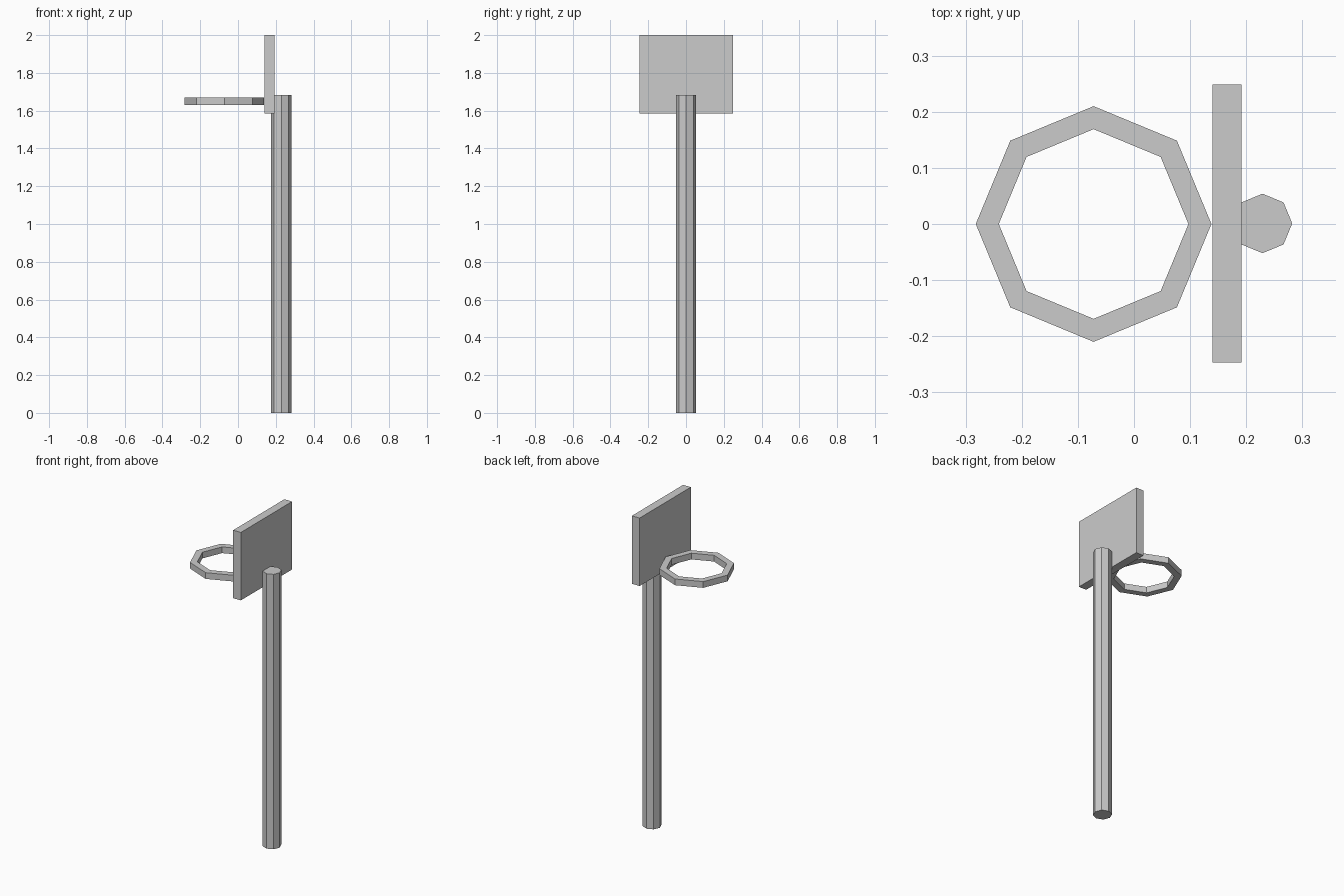
import bpy, bmesh
from math import cos, sin, tau

if "Cube" in bpy.data.objects:
    bpy.data.objects.remove(bpy.data.objects["Cube"])

SIDES = 8


def octagon(radius, z):
    return [(radius * cos(tau * i / SIDES), radius * sin(tau * i / SIDES), z)
            for i in range(SIDES)]


def make_object(name, bm, location):
    bmesh.ops.recalc_face_normals(bm, faces=bm.faces)
    mesh = bpy.data.meshes.new(name)
    bm.to_mesh(mesh)
    bm.free()
    obj = bpy.data.objects.new(name, mesh)
    obj.location = location
    bpy.context.collection.objects.link(obj)
    return obj


# Octagonal pole with closed ends, slightly sunk into the board
bm = bmesh.new()
face = bm.faces.new([bm.verts.new(p) for p in octagon(0.053, 0)])
top = bmesh.ops.extrude_face_region(bm, geom=[face], use_keep_orig=True)
bmesh.ops.translate(bm, vec=(0, 0, 1.683),
                    verts=[v for v in top["geom"] if isinstance(v, bmesh.types.BMVert)])
make_object("pole", bm, (0.229, 0.001, 0))

# Flat rectangular backboard
bm = bmesh.new()
bmesh.ops.create_cube(bm, size=1)
bmesh.ops.scale(bm, vec=(0.052, 0.496, 0.416), verts=bm.verts)
make_object("backboard", bm, (0.166, 0.001, 1.792))

# Eight-sided hoop with a square section, touching the board
bm = bmesh.new()
h = 0.019
loops = [[bm.verts.new(p) for p in octagon(r, z)]
         for r, z in ((0.21, -h), (0.21, h), (0.169, h), (0.169, -h))]
for k in range(4):
    a, b = loops[k], loops[(k + 1) % 4]
    for i in range(SIDES):
        j = (i + 1) % SIDES
        bm.faces.new((a[i], a[j], b[j], b[i]))
make_object("hoop", bm, (-0.072, 0, 1.65))
